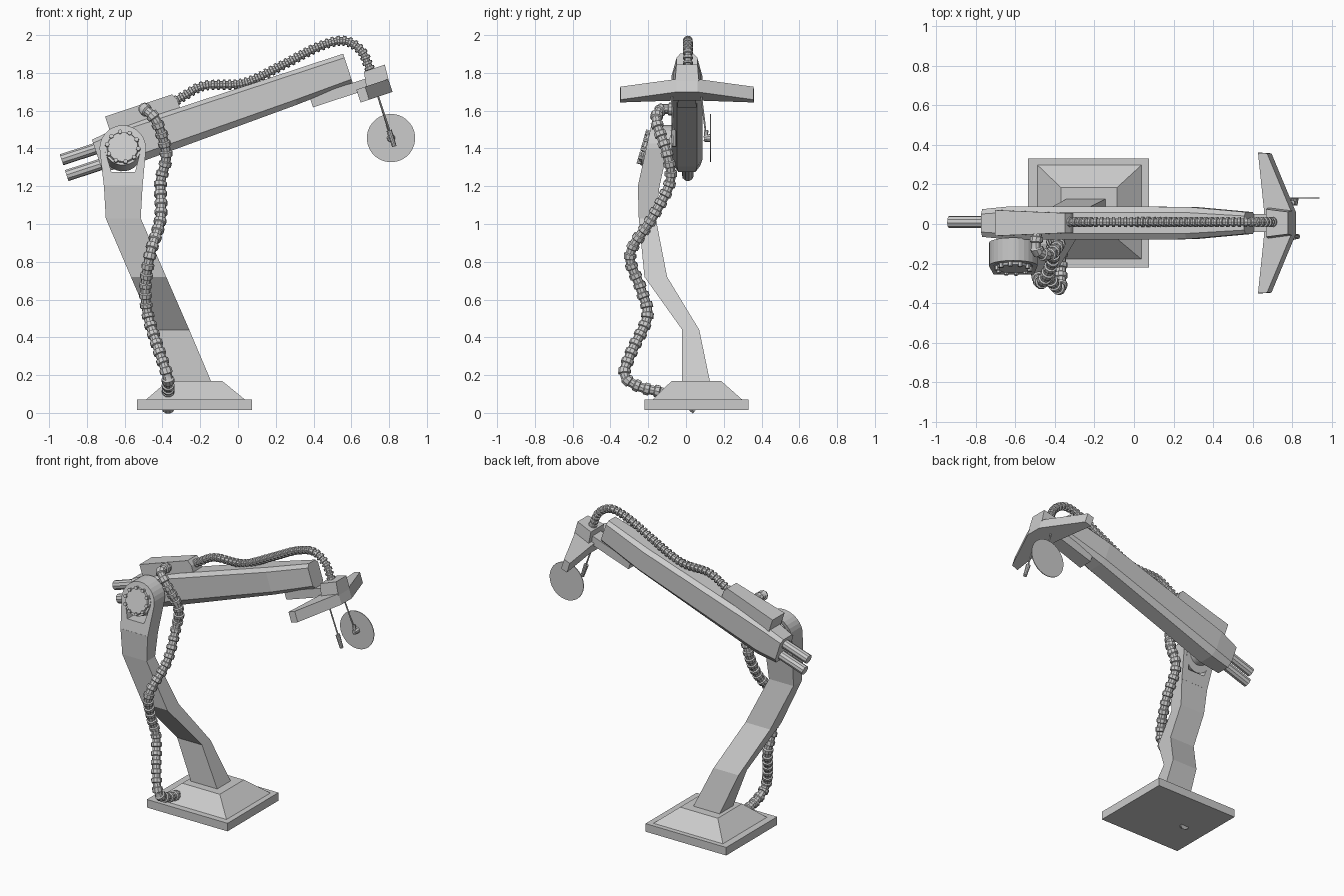
import bpy, bmesh, math
from mathutils import Vector

if "Cube" in bpy.data.objects:
    bpy.data.objects.remove(bpy.data.objects["Cube"])

PIVOT, TILT = Vector((-0.61, 0, 1.40)), math.radians(18.2)


def B(u, y, v):
    """Beam space (along, sideways, up) to world."""
    c, s = math.cos(TILT), math.sin(TILT)
    return PIVOT + Vector((u * c - v * s, y + 0.005, u * s + v * c))


def loft(name, rings, closed=False, smooth=False):
    """Skin a list of equal-length point loops; cap the ends unless closed."""
    bm = bmesh.new()
    rows = [[bm.verts.new(p) for p in r] for r in rings]
    n = len(rows[0])
    pairs = list(zip(rows, rows[1:])) + ([(rows[-1], rows[0])] if closed else [])
    for a, b in pairs:
        for i in range(n):
            j = (i + 1) % n
            bm.faces.new((a[i], a[j], b[j], b[i]))
    if not closed:
        bm.faces.new(rows[0])
        bm.faces.new(rows[-1])
    bmesh.ops.recalc_face_normals(bm, faces=bm.faces)
    me = bpy.data.meshes.new(name)
    bm.to_mesh(me)
    bm.free()
    ob = bpy.data.objects.new(name, me)
    bpy.context.collection.objects.link(ob)
    if smooth:
        bpy.ops.object.select_all(action='DESELECT')
        ob.select_set(True)
        bpy.context.view_layer.objects.active = ob
        bpy.ops.object.shade_smooth_by_angle(angle=math.radians(35))
    return ob


def rect(x0, x1, y0, y1, z):
    return [(x0, y0, z), (x1, y0, z), (x1, y1, z), (x0, y1, z)]


def circle(center, axis, r, n, side=None):
    axis = axis.normalized()
    if side is None:
        side = axis.orthogonal()
    side = (side - axis * side.dot(axis)).normalized()
    up = axis.cross(side)
    return [center + (side * math.cos(t) + up * math.sin(t)) * r
            for t in (2 * math.pi * (i + 0.5) / n for i in range(n))]


def rod(name, p, q, r, n=12, r2=None):
    p, q = Vector(p), Vector(q)
    return loft(name, [circle(p, q - p, r, n), circle(q, q - p, r2 or r, n)], smooth=n > 8)


def hose(name, pts, r_low, r_high, pitch, n=10):
    """Ribbed hose along a smooth curve through the points."""
    pts = [Vector(p) for p in pts]
    ext = [2 * pts[0] - pts[1]] + pts + [2 * pts[-1] - pts[-2]]
    path = []
    for a, b, c, d in zip(ext, ext[1:], ext[2:], ext[3:]):
        for k in range(16):
            t = k / 16
            path.append(0.5 * (2 * b + (c - a) * t + (2 * a - 5 * b + 4 * c - d) * t * t
                               + (3 * b - a - 3 * c + d) * t ** 3))
    path.append(pts[-1])
    dist = [0]
    for a, b in zip(path, path[1:]):
        dist.append(dist[-1] + (b - a).length)

    def at(s):
        i = 0
        while i < len(path) - 2 and dist[i + 1] < s:
            i += 1
        d = path[i + 1] - path[i]
        return path[i] + d * ((s - dist[i]) / d.length), d

    count = round(dist[-1] / pitch)
    step, rings, side = dist[-1] / count, [], Vector((0.3, 1, 0.2))
    for k in range(count):
        for f, r in ((0, r_low), (0.42, r_low), (0.5, r_high), (0.92, r_high)):
            p, d = at((k + f) * step)
            d = d.normalized()
            side = (side - d * side.dot(d)).normalized()
            rings.append(circle(p, d, r, n, side))
    return loft(name, rings, smooth=True)


# Base: plate and sloped block
loft("base_plate", [rect(-0.535, 0.075, -0.22, 0.33, z) for z in (0.015, 0.07)])
loft("base_block", [rect(-0.49, 0.04, -0.18, 0.30, 0.068), rect(-0.37, -0.085, -0.075, 0.185, 0.17)])

# Bent lower arm
loft("lower_arm", [rect(-0.335, -0.135, -0.02, 0.13, 0.15), rect(-0.446, -0.258, -0.02, 0.07, 0.44),
                   rect(-0.567, -0.38, -0.22, -0.10, 0.72), rect(-0.70, -0.515, -0.25, -0.16, 1.03),
                   rect(-0.71, -0.505, -0.255, -0.14, 1.205)])

# Arched eye at the top of the arm
arc = [math.pi * (1 - i / 14) for i in range(15)]
outer = [(-0.71, 1.2)] + [(-0.61 + 0.123 * math.cos(t), 1.4 + 0.123 * math.sin(t)) for t in arc] + [(-0.505, 1.2)]
inner = [(-0.67, 1.275)] + [(-0.61 + 0.097 * math.cos(t), 1.4 + 0.097 * math.sin(t)) for t in arc] + [(-0.545, 1.275)]


def lean(p, y):
    return (p[0], y + (p[1] - 1.2) * 0.22, p[1])


loft("arm_eye", [[lean(o, -0.255), lean(o, -0.14), lean(i, -0.14), lean(i, -0.255)]
                 for o, i in zip(outer, inner)], closed=True)

# Pivot drum, axle and ring of bolts
axis = Vector((0, -math.cos(0.28), math.sin(0.28)))
front = Vector((-0.61, -0.215, 1.405))
rod("pivot_drum", front - axis * 0.12, front, 0.097, 24)
rod("pivot_cap", front - axis * 0.01, front + axis * 0.012, 0.088, 24, 0.08)
rod("pivot_axle", (-0.61, 0, 1.4), (-0.61, -0.15, 1.4), 0.075, 16)
for i, c in enumerate(circle(front, axis, 0.083, 10)):
    rod(f"pivot_bolt_{i}", c, c + axis * 0.022, 0.012, 6)


# Main beam with chamfered section
def section(u, w, top, bottom):
    return [B(u, y, v) for y, v in ((-w * .65, bottom), (w * .65, bottom), (w, bottom * .6), (w, top * .8),
                                    (w * .65, top), (-w * .65, top), (-w, top * .8), (-w, bottom * .6))]


loft("main_beam", [section(-0.14, 0.07, 0.095, -0.085), section(0.0, 0.083, 0.112, -0.10),
                   section(0.95, 0.082, 0.112, -0.068), section(1.265, 0.055, 0.112, -0.05)])


def block(name, u0, u1, v0, v1, w0, w1, top=0.0):
    """Beam-aligned box, w0/w1 half widths at each end, top = front slant."""
    loft(name, [[B(u, y, v) for y, v in ((-w, v0), (w, v0), (w, b), (-w, b))]
                for u, w, b in ((u0, w0, v1), (u1 - top, w1, v1), (u1, w1, v1 - top * 2))])


block("hose_box", -0.036, 0.355, 0.10, 0.19, 0.065, 0.05, 0.018)
block("head_bracket", 1.025, 1.34, -0.108, -0.05, 0.05, 0.045, 0.002)
for i, v in enumerate((0.044, -0.044)):
    rod(f"rear_rod_{i}", B(-0.327, 0.005, v), B(0, 0.005, v), 0.031, 10)

# Swept tool head, mirrored outline
half = [(1.45, 0.055), (1.32, 0.352), (1.272, 0.355), (1.305, 0.055)]
plan = half + [(u, -y) for u, y in reversed(half)]
loft("tool_head", [[B(u, y, v) for u, y in plan] for v in (-0.162, -0.09)])
loft("hose_socket", [[B(u, y, v) for u, y in ((a, -w), (b, -w * .8), (b, w * .8), (a, w))]
                     for v, a, b, w in ((-0.10, 1.325, 1.45, 0.078), (-0.012, 1.34, 1.456, 0.07))])

# Hanging tools: stylus on one side, disc on the other
rod("stylus_wire", (0.74, -0.075, 1.68), (0.81, -0.065, 1.47), 0.005, 8)
rod("stylus_handle", (0.80, -0.066, 1.495), (0.828, -0.063, 1.41), 0.015, 10, 0.012)
rod("disc_wire", (0.74, 0.08, 1.68), (0.81, 0.108, 1.455), 0.005, 8)
rod("disc", (0.81, 0.128, 1.455), (0.81, 0.133, 1.455), 0.128, 32)
rod("disc_hub", (0.81, 0.095, 1.45), (0.81, 0.13, 1.455), 0.016, 10, 0.022)
rod("disc_holder", (0.80, 0.107, 1.495), (0.815, 0.105, 1.44), 0.012, 8)

# Hoses
hose("upper_hose", [(-0.34, 0.01, 1.645), (-0.29, 0.01, 1.675), (-0.177, 0.01, 1.732), (0.034, 0.01, 1.747),
                    (0.245, 0.01, 1.846), (0.43, 0.01, 1.94), (0.56, 0.01, 1.97), (0.65, 0.01, 1.92),
                    (0.69, 0.01, 1.84), (0.71, 0.01, 1.79)], 0.019, 0.027, 0.03)
hose("lower_hose", [(-0.49, -0.04, 1.605), (-0.49, -0.13, 1.605), (-0.43, -0.155, 1.54), (-0.38, -0.10, 1.37),
                    (-0.41, -0.085, 1.22), (-0.41, -0.18, 1.03), (-0.465, -0.295, 0.84), (-0.49, -0.24, 0.66),
                    (-0.475, -0.205, 0.51), (-0.415, -0.29, 0.32), (-0.375, -0.325, 0.2), (-0.37, -0.25, 0.14),
                    (-0.37, -0.13, 0.11), (-0.37, -0.03, 0.085), (-0.37, 0.06, 0.02)], 0.026, 0.034, 0.055)
